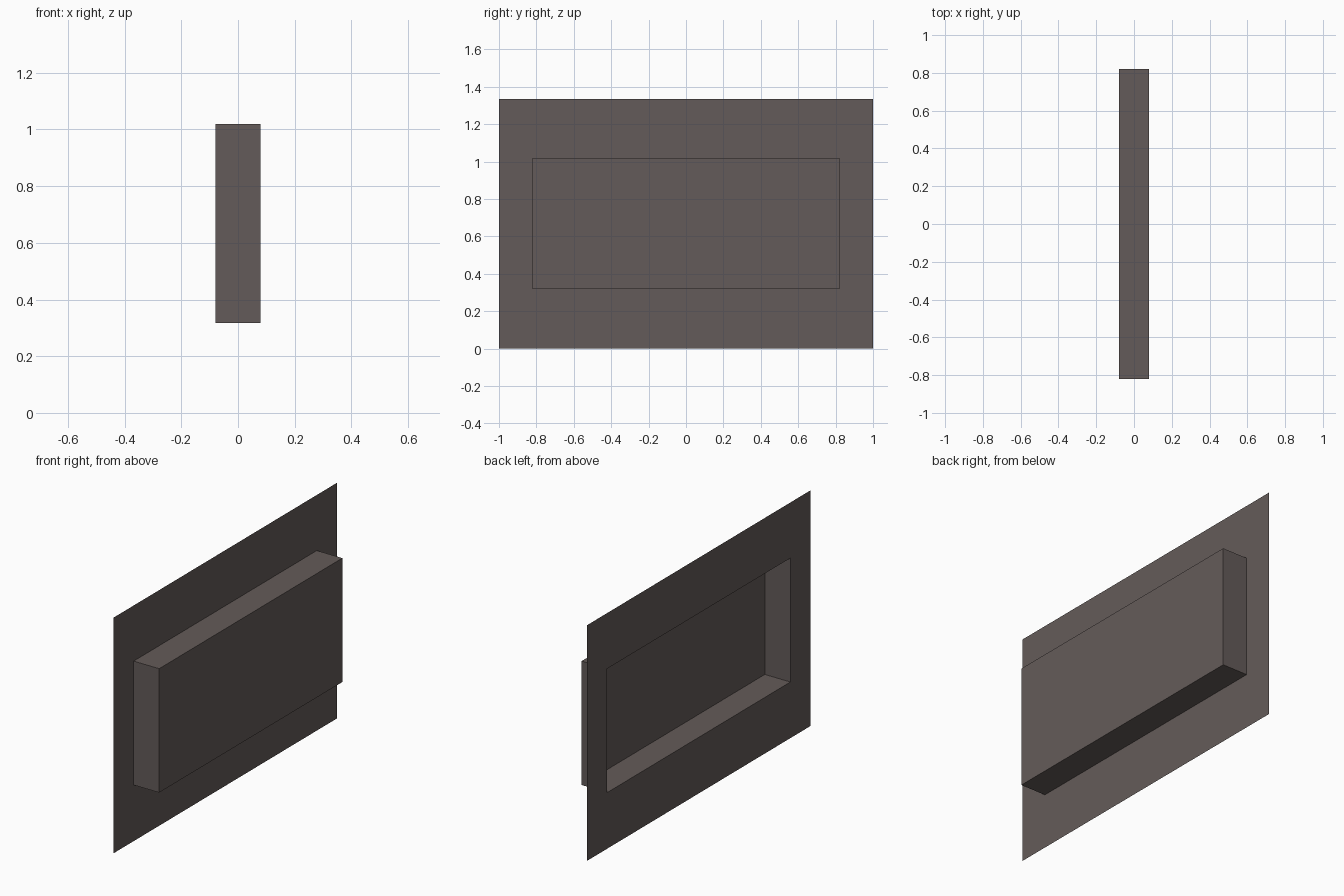
import bpy, bmesh

if "Cube" in bpy.data.objects:
    bpy.data.objects.remove(bpy.data.objects["Cube"])

BACK, FRONT = -0.08, 0.08

mat = bpy.data.materials.new("warm dark grey")
mat.diffuse_color = (0.127, 0.105, 0.100, 1)
mat.use_nodes = True
mat.node_tree.nodes["Principled BSDF"].inputs["Base Color"].default_value = mat.diffuse_color

bm = bmesh.new()


def rectangle(x, half_width, z0, z1):
    return [bm.verts.new((x, y, z)) for y, z in
            ((-half_width, z0), (half_width, z0), (half_width, z1), (-half_width, z1))]


def bridge(a, b):
    for i in range(4):
        j = (i + 1) % 4
        bm.faces.new((a[i], a[j], b[j], b[i]))


# flat sheet border, recess walls and raised panel as one open shell
rim = rectangle(BACK, 1.0, 0.0, 1.335)
opening = rectangle(BACK, 0.82, 0.318, 1.02)
panel = rectangle(FRONT, 0.82, 0.318, 1.02)
bridge(rim, opening)
bridge(opening, panel)
bm.faces.new(panel)

mesh = bpy.data.meshes.new("recessed_panel")
bm.to_mesh(mesh)
bm.free()
mesh.materials.append(mat)
obj = bpy.data.objects.new("recessed_panel", mesh)
bpy.context.collection.objects.link(obj)
